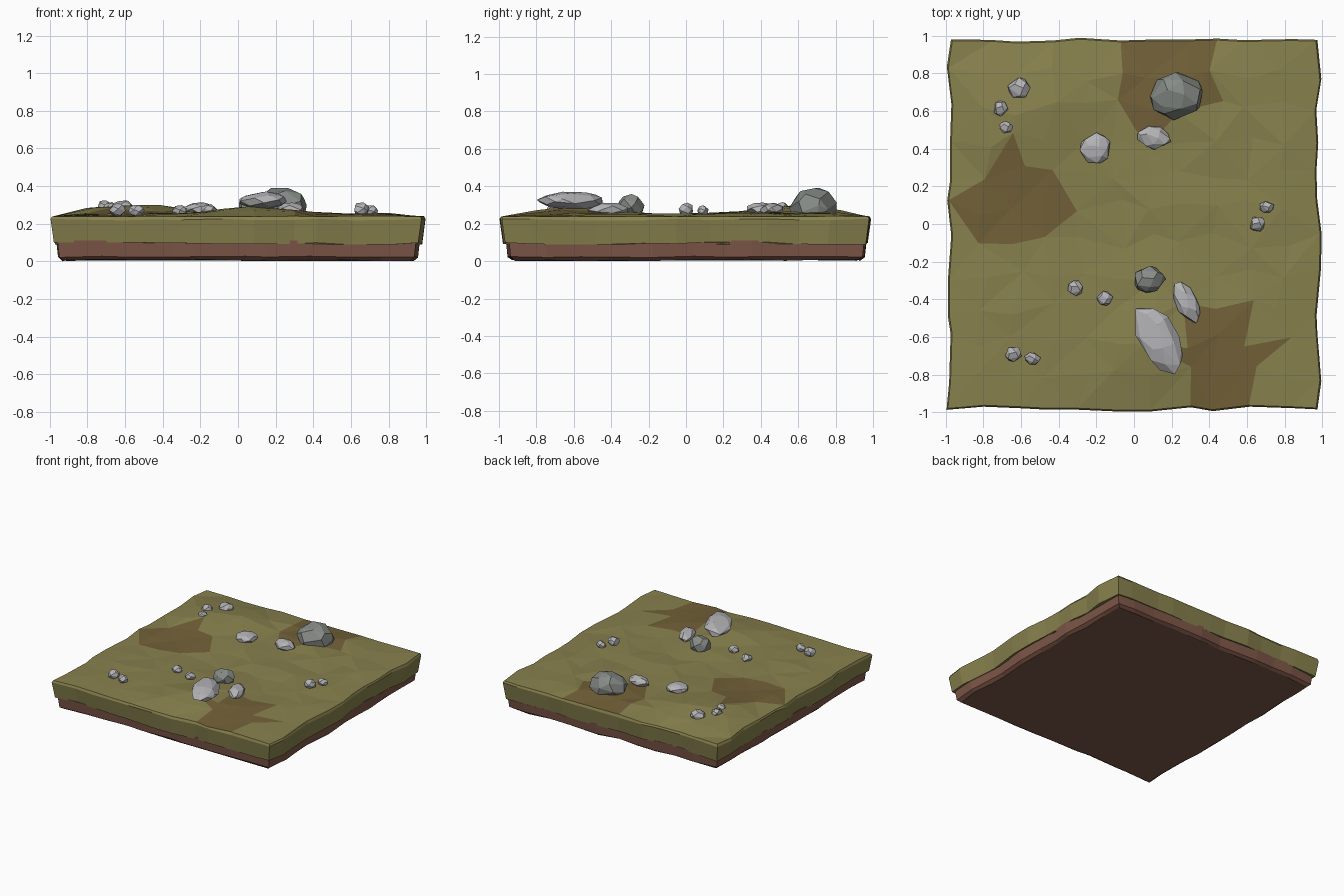
import bpy, bmesh, math, random
from mathutils import Vector, Matrix

if "Cube" in bpy.data.objects:
    bpy.data.objects.remove(bpy.data.objects["Cube"])

random.seed(7)


def material(name, rgb):
    m = bpy.data.materials.new(name)
    m.diffuse_color = (*rgb, 1)
    m.use_nodes = True
    m.node_tree.nodes["Principled BSDF"].inputs["Base Color"].default_value = m.diffuse_color
    return m


GRASS = material("grass", (0.245, 0.22, 0.075))
DRY = material("dry_grass", (0.17, 0.12, 0.04))
SOIL = material("soil", (0.21, 0.095, 0.065))
LIGHT = material("light_stone", (0.46, 0.46, 0.48))
DARK = material("dark_stone", (0.24, 0.26, 0.24))


def finish(bm, name, mats):
    bmesh.ops.recalc_face_normals(bm, faces=bm.faces[:])
    me = bpy.data.meshes.new(name)
    bm.to_mesh(me)
    bm.free()
    for m in mats:
        me.materials.append(m)
    ob = bpy.data.objects.new(name, me)
    bpy.context.collection.objects.link(ob)
    return ob


# low mounds: x, y, height, radius
MOUNDS = [(-0.48, 0.62, 0.045, 0.28), (0.08, -0.62, 0.045, 0.24),
          (-0.75, 0.5, 0.025, 0.22), (0.25, 0.65, 0.01, 0.3)]


def ground(x, y):
    z = 0.25 + random.uniform(-0.008, 0.008)
    for mx, my, h, r in MOUNDS:
        z += h * math.exp(-((x - mx) ** 2 + (y - my) ** 2) / r ** 2)
    fade = min(1, (1 - max(abs(x), abs(y))) / 0.2)
    return 0.237 + (z - 0.237) * max(0.15, fade)


# faceted slab: a jittered grid on top, wavy rings down the sides, a flat cap below
def slab(name, half, n, top, rings, wobble, mats):
    bm = bmesh.new()
    step = 2 * half / n
    grid = {}
    for i in range(n + 1):
        for j in range(n + 1):
            x, y = -half + i * step, -half + j * step
            edge_x, edge_y = i in (0, n), j in (0, n)
            x += random.uniform(-wobble, wobble) if edge_x else random.uniform(-.25, .25) * step
            y += random.uniform(-wobble, wobble) if edge_y else random.uniform(-.25, .25) * step
            grid[i, j] = bm.verts.new((x, y, top(x, y)))
    for i in range(n):
        for j in range(n):
            q = [grid[i, j], grid[i + 1, j], grid[i + 1, j + 1], grid[i, j + 1]]
            if (i + j) % 2:
                q = q[1:] + q[:1]
            bm.faces.new((q[0], q[1], q[2]))
            bm.faces.new((q[0], q[2], q[3]))
    loop = ([grid[i, 0] for i in range(n)] + [grid[n, j] for j in range(n)]
            + [grid[i, n] for i in range(n, 0, -1)] + [grid[0, j] for j in range(n, 0, -1)])
    start = [v.co.copy() for v in loop]
    for scale, z, dz in rings:
        lower = [bm.verts.new((c.x * scale, c.y * scale, z + random.uniform(-dz, dz)))
                 for c in start]
        for k in range(len(loop)):
            m = (k + 1) % len(loop)
            bm.faces.new((loop[k], lower[k], lower[m], loop[m]))
        loop = lower
    bm.faces.new(loop)
    return finish(bm, name, mats)


# soil layer with a chamfered foot
slab("soil_layer", 0.955, 10, lambda x, y: 0.11,
     [(0.99, 0.024, 0.004), (0.965, 0.006, 0.006)], 0.012, [SOIL])

# grass layer overhanging the soil
turf = slab("grass_layer", 0.975, 11, ground,
            [(1.008, 0.222, 0.005), (0.99, 0.095, 0.008)], 0.014, [GRASS, DRY])

# bare brown patches: centre and half size
PATCHES = [(0.14, 0.80, 0.25, 0.30), (-0.65, 0.10, 0.24, 0.23), (0.45, -0.70, 0.26, 0.21)]
for f in turf.data.polygons:
    c = f.center
    if f.normal.z > 0.7 and c.z > 0.2 and len(f.vertices) == 3:
        for px, py, sx, sy in PATCHES:
            if ((c.x - px) / sx) ** 2 + ((c.y - py) / sy) ** 2 < 1.15:
                f.material_index = 1


# stone: convex hull of points scattered over a squashed ball
def stone(name, x, y, z0, z1, a, b, turn, mat, count=26):
    bm = bmesh.new()
    for k in range(count):
        u = 1 - 2 * (k + 0.5) / count
        r = math.sqrt(1 - u * u)
        t = k * 2.39996 + random.uniform(-0.3, 0.3)
        p = Vector((r * math.cos(t), r * math.sin(t), u)) * random.uniform(0.95, 1.06)
        bm.verts.new(p)
    res = bmesh.ops.convex_hull(bm, input=bm.verts[:])
    junk = [v for v in res["geom_interior"] if isinstance(v, bmesh.types.BMVert)]
    bmesh.ops.delete(bm, geom=junk, context='VERTS')
    bmesh.ops.dissolve_limit(bm, angle_limit=math.radians(14),
                             verts=bm.verts[:], edges=bm.edges[:])
    mat4 = (Matrix.Translation((x, y, (z0 + z1) / 2))
            @ Matrix.Rotation(math.radians(turn), 4, 'Z')
            @ Matrix.Diagonal((a, b, (z1 - z0) / 2, 1)))
    bm.transform(mat4)
    finish(bm, name, [mat])


# larger stones, partly sunk into the turf
stone("boulder", 0.23, 0.68, 0.18, 0.395, 0.145, 0.13, 10, DARK, 30)
stone("boulder_side_stone", 0.105, 0.46, 0.235, 0.312, 0.09, 0.062, -5, LIGHT)
stone("middle_stone", -0.205, 0.40, 0.24, 0.315, 0.085, 0.085, 30, LIGHT)
stone("long_stone", 0.13, -0.61, 0.275, 0.37, 0.2, 0.105, -62, LIGHT, 30)
stone("slim_stone", 0.28, -0.415, 0.235, 0.315, 0.12, 0.06, -65, LIGHT)
stone("dark_stone", 0.08, -0.295, 0.22, 0.36, 0.09, 0.07, 10, DARK)

# pebbles: x, y, bottom, top, half length, half width
PEBBLES = [(-0.61, 0.72, 0.25, 0.325, 0.062, 0.058), (-0.71, 0.615, 0.26, 0.325, 0.042, 0.042),
           (-0.68, 0.515, 0.26, 0.315, 0.037, 0.033), (0.655, 0.0, 0.235, 0.315, 0.045, 0.042),
           (0.705, 0.09, 0.24, 0.30, 0.043, 0.03), (-0.31, -0.34, 0.235, 0.30, 0.042, 0.042),
           (-0.155, -0.395, 0.245, 0.305, 0.043, 0.04), (-0.64, -0.69, 0.235, 0.312, 0.045, 0.045),
           (-0.54, -0.715, 0.235, 0.303, 0.043, 0.033)]
for k, (x, y, z0, z1, a, b) in enumerate(PEBBLES):
    stone(f"pebble_{k + 1}", x, y, z0, z1, a, b, 40 * (k % 2), LIGHT, 18)
